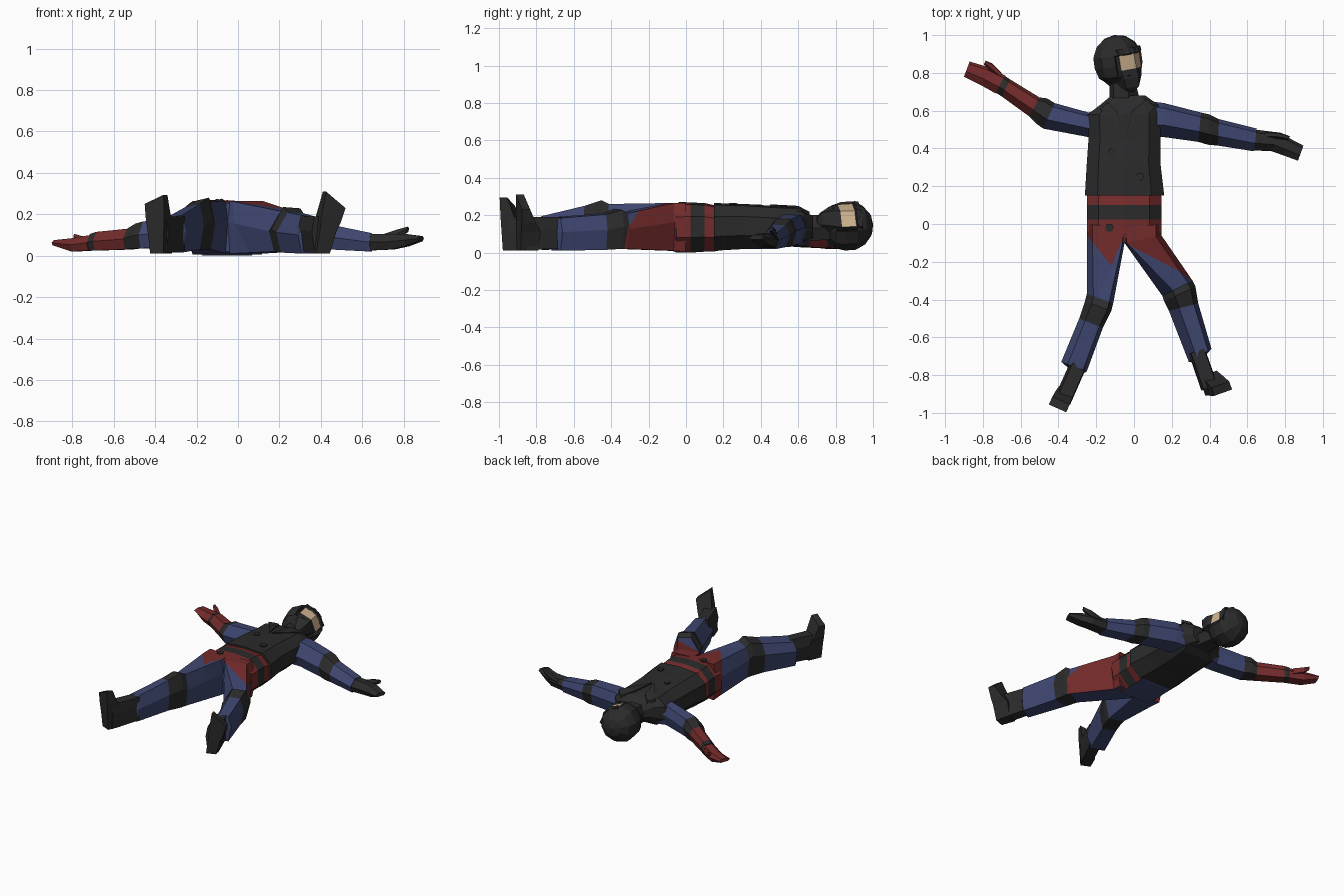
import bpy, bmesh, math
from mathutils import Vector, Matrix

cube = bpy.data.objects.get("Cube")
if cube:
    bpy.data.objects.remove(cube, do_unlink=True)


def material(name, colour):
    mat = bpy.data.materials.new(name)
    mat.use_nodes = True
    mat.diffuse_color = (*colour, 1)
    mat.node_tree.nodes["Principled BSDF"].inputs["Base Color"].default_value = (*colour, 1)
    return mat


MATERIALS = [
    material("black_gear", (.024, .024, .024)),
    material("blue_cloth", (.050, .063, .165)),
    material("red_cloth", (.175, .024, .024)),
    material("skin", (.62, .45, .28)),
]
BLACK, BLUE, RED, SKIN = range(len(MATERIALS))

# Cross-sections: share of the width, share of the height
LIMB = [(0, .55), (.15, .97), (.65, 1), (1, .5), (.85, 0), (.15, 0)]
SHIN = [(0, .6), (.25, .92), (.85, 1), (1, .55), (.85, 0), (.15, 0)]
HIP = [(0, .6), (.15, 1), (.95, 1), (1, .6), (.95, 0), (.15, 0)]
BODY = [(0, .3), (0, .72), (.16, .96), (.5, 1), (.84, .96), (1, .72), (1, .3), (.8, 0), (.2, 0)]


def finish(name, bm):
    bmesh.ops.recalc_face_normals(bm, faces=bm.faces)
    mesh = bpy.data.meshes.new(name)
    bm.to_mesh(mesh)
    bm.free()
    for mat in MATERIALS:
        mesh.materials.append(mat)
    obj = bpy.data.objects.new(name, mesh)
    bpy.context.collection.objects.link(obj)
    return obj


def ring(ax, ay, bx, by, low, high, profile=LIMB):
    """Section spanning two plan points and two heights."""
    a, b = Vector((ax, ay, 0)), Vector((bx, by, 0))
    return [a.lerp(b, t) + Vector((0, 0, low + (high - low) * s)) for t, s in profile]


def loft(name, rings, colours, rule=None, cuts=()):
    """Skin the rings; one colour per span; a rule may recolour faces after cuts."""
    bm = bmesh.new()
    loops = [[bm.verts.new(p) for p in r] for r in rings]
    count = len(loops[0])
    for k, (lower, upper) in enumerate(zip(loops, loops[1:])):
        for j in range(count):
            i = (j + 1) % count
            face = bm.faces.new((lower[j], lower[i], upper[i], upper[j]))
            face.material_index = colours[k]
    bm.faces.new(loops[0]).material_index = colours[0]
    bm.faces.new(loops[-1]).material_index = colours[-1]
    for point, normal in cuts:
        bmesh.ops.bisect_plane(bm, geom=bm.verts[:] + bm.edges[:] + bm.faces[:],
                               plane_co=point, plane_no=normal)
    if rule:
        bmesh.ops.recalc_face_normals(bm, faces=bm.faces)
        for face in bm.faces:
            chosen = rule(face.calc_center_median(), face.normal)
            if chosen is not None:
                face.material_index = chosen
    return finish(name, bm)


def plane(a, b, c):
    """Cutting plane through three points."""
    a, b, c = Vector(a), Vector(b), Vector(c)
    return a, (b - a).cross(c - a).normalized()


def above(planes):
    """Red on the positive side of every plane, except underneath and between the legs."""
    def rule(centre, normal):
        outside = normal.z > -.6 and normal.y > -.5
        if outside and all((centre - p).dot(n) > 0 for p, n in planes):
            return RED
    return rule


def body_ring(y, x0, x1, low, high):
    return ring(x0, y, x1, y, low, high, BODY)


# Trunk
loft("vest", [
    body_ring(.15, -.26, .16, .01, .265),
    body_ring(.32, -.25, .14, .02, .26),
    body_ring(.46, -.24, .14, .02, .25),
    body_ring(.58, -.245, .14, .035, .245),
    body_ring(.63, -.18, .13, .06, .23),
    body_ring(.68, -.12, .06, .08, .19),
], [BLACK] * 5)


def waist_colour(centre, normal):
    if normal.z < -.8 or (centre.y < -.05 and centre.z < .2):
        return BLUE


loft("waist", [
    body_ring(.17, -.24, .14, .01, .25),
    body_ring(.145, -.25, .145, .005, .255),
    body_ring(.10, -.25, .145, .005, .265),
    body_ring(.025, -.25, .145, 0, .268),
    body_ring(-.05, -.25, .145, 0, .265),
    body_ring(-.10, -.11, .0, .02, .255),
], [RED, RED, BLACK, RED, RED], waist_colour)

loft("neck", [
    ring(-.13, .62, .04, .62, .06, .2),
    ring(-.13, .78, .0, .78, .07, .2),
], [BLACK])


# Thin chest pieces
def plate(name, outline, thick):
    loft(name, [[Vector(p) + Vector((0, 0, d)) for p in outline] for d in (0, thick)], [BLACK])


plate("left_lapel", [(-.04, .45, .24), (-.01, .6, .232), (.065, .66, .2), (.11, .62, .218)], .018)
plate("right_lapel", [(-.06, .45, .24), (-.09, .6, .232), (-.14, .645, .207), (-.18, .61, .22)], .018)


def button(name, x, y, z):
    angles = [k * math.pi / 3 for k in range(6)]
    plate(name, [(x + .024 * math.cos(a), y + .024 * math.sin(a), z) for a in angles], .009)


button("upper_button", -.115, .38, .249)
button("lower_button", .03, .25, .256)
button("hip_button", -.13, -.02, .261)

# Legs
left_cut = [plane((-.05, -.1, .265), (.31, -.3, .16), (.335, -.35, .02))]
loft("left_leg", [
    ring(.145, 0, -.05, -.02, .005, .265, HIP),
    ring(.145, -.06, -.05, -.1, .01, .265, HIP),
    ring(.31, -.3, .15, -.38, .02, .215),
    ring(.325, -.33, .16, -.41, .02, .235),
    ring(.34, -.42, .185, -.46, .015, .21),
    ring(.41, -.66, .29, -.73, .01, .19),
    ring(.385, -.69, .31, -.73, .04, .17),
], [BLUE, BLUE, BLACK, BLACK, BLUE, BLUE], above(left_cut), left_cut)

tip = (-.12, -.22, 0)
right_cuts = [plane(tip, (-.12, -.22, 1), (-.25, -.06, 0)),
              plane(tip, (-.06, -.08, 0), (-.12, -.22, 1))]
right_cuts = [(p, n if n.y > 0 else -n) for p, n in right_cuts]
loft("right_leg", [
    ring(-.25, 0, -.05, -.02, .005, .265, HIP),
    ring(-.25, -.06, -.05, -.1, .01, .265, HIP),
    ring(-.25, -.37, -.11, -.42, .03, .26, SHIN),
    ring(-.26, -.41, -.12, -.46, .03, .28, SHIN),
    ring(-.29, -.5, -.165, -.55, .03, .25, SHIN),
    ring(-.385, -.73, -.25, -.78, .015, .195, SHIN),
    ring(-.35, -.76, -.265, -.79, .04, .17, SHIN),
], [BLUE, BLUE, BLACK, BLACK, BLUE, BLUE], above(right_cuts), right_cuts)


# Boots stand on their heels with the toes up
def boot(side, ankle, heel, toe, tilt):
    ankle, heel, toe = Vector(ankle), Vector(heel), Vector(toe)
    away = heel - ankle
    away.z = 0
    away.normalize()
    across = Vector((-away.y, away.x, 0))

    def slab(share, depth, half, slope):
        sole = heel.lerp(toe, share)
        side_step = across * half + Vector((0, 0, slope))
        back = -away * depth
        return [sole - side_step, sole + side_step, sole + side_step + back, sole - side_step + back]

    loft(side + "_boot", [slab(0, .1, .035, 0), slab(.4, .11, .042, 0),
                          slab(.65, .08, .048, tilt / 2), slab(1, .045, .05, tilt)], [BLACK] * 3)
    start, end = ankle - away * .04, heel - away * .03
    loft(side + "_boot_shaft", [
        ring(*(p - across * w).xy, *(p + across * w).xy, low, high, HIP)
        for p, w, low, high in ((start, .045, .025, .19), (end, .046, .012, .19))], [BLACK])


boot("left", (.345, -.71, 0), (.41, -.895, .01), (.472, -.893, .27), -.04)
boot("right", (-.31, -.78, 0), (-.392, -.965, .01), (-.405, -.976, .272), .022)

# Arms and hands
loft("left_arm", [
    ring(.08, .65, .08, .46, .05, .2),
    ring(.16, .64, .16, .46, .05, .205),
    ring(.355, .59, .34, .435, .035, .185),
    ring(.4, .58, .39, .42, .03, .175),
    ring(.45, .555, .445, .415, .03, .15),
    ring(.65, .505, .635, .385, .02, .11),
], [BLUE, BLUE, BLACK, BLACK, BLUE])
loft("left_hand", [
    ring(.64, .5, .63, .39, .025, .105),
    ring(.76, .485, .73, .385, .03, .105),
    ring(.83, .45, .8, .36, .045, .105),
    ring(.897, .415, .868, .335, .07, .095),
], [BLACK] * 3)
loft("left_thumb", [
    ring(.69, .49, .69, .45, .06, .1),
    ring(.77, .485, .76, .45, .08, .125),
    ring(.825, .465, .815, .445, .115, .14),
], [BLACK] * 2)

loft("right_arm", [
    ring(-.18, .61, -.18, .46, .05, .19),
    ring(-.24, .59, -.24, .46, .05, .195),
    ring(-.42, .64, -.48, .505, .035, .165),
    ring(-.46, .665, -.515, .53, .035, .155),
    ring(-.5, .67, -.555, .57, .03, .13),
    ring(-.655, .765, -.7, .675, .025, .115),
    ring(-.685, .785, -.73, .695, .025, .105),
], [BLUE, BLUE, BLACK, BLACK, RED, BLACK])
loft("right_hand", [
    ring(-.68, .785, -.73, .69, .025, .1),
    ring(-.77, .83, -.81, .735, .02, .085),
    ring(-.87, .86, -.9, .78, .05, .075),
], [RED] * 2)
loft("right_thumb", [
    ring(-.7, .8, -.71, .77, .05, .09),
    ring(-.75, .85, -.765, .815, .06, .095),
    ring(-.785, .865, -.795, .845, .085, .105),
], [RED] * 2)

# Head, turned towards the left: local x is forward, local z is the crown
crown = Vector((-.15, 1, .06)).normalized()
sideways = crown.cross(Vector((.74, .08, .67))).normalized()
turn = Matrix((sideways.cross(crown), sideways, crown)).transposed().to_4x4()
HEAD = Matrix.Translation((-.085, .868, .143)) @ turn


def head_ring(z, back, cheek, front, half):
    outline = [(back, -half), (cheek, -half), (front, 0), (cheek, half), (back, half)]
    return [HEAD @ Vector((x, y, z)) for x, y in outline]


def face_colour(centre, normal):
    local = HEAD.inverted() @ centre
    if local.x > .06 and -.055 < local.z < .04:
        return SKIN


loft("face_and_mask", [
    head_ring(-.175, .02, .05, .08, .03),
    head_ring(-.15, -.02, .07, .12, .045),
    head_ring(-.10, -.06, .085, .13, .07),
    head_ring(-.052, -.08, .085, .122, .082),
    head_ring(.04, -.08, .085, .118, .082),
], [BLACK] * 4, face_colour)

bm = bmesh.new()
bmesh.ops.create_uvsphere(bm, u_segments=10, v_segments=7, radius=.127)
opening = [f for f in bm.faces
           if f.calc_center_median().x > .06 and f.calc_center_median().z < .04]
bmesh.ops.delete(bm, geom=opening, context="FACES")
for v in bm.verts:
    if v.co.z < -.03:
        v.co.xy *= 1.1
bm.transform(HEAD)
shell = finish("helmet", bm).modifiers.new("shell", "SOLIDIFY")
shell.thickness = .014
shell.offset = 0

loft("helmet_brim", [
    head_ring(.035, .03, .095, .128, .09),
    head_ring(.06, .0, .09, .122, .09),
], [BLACK])
